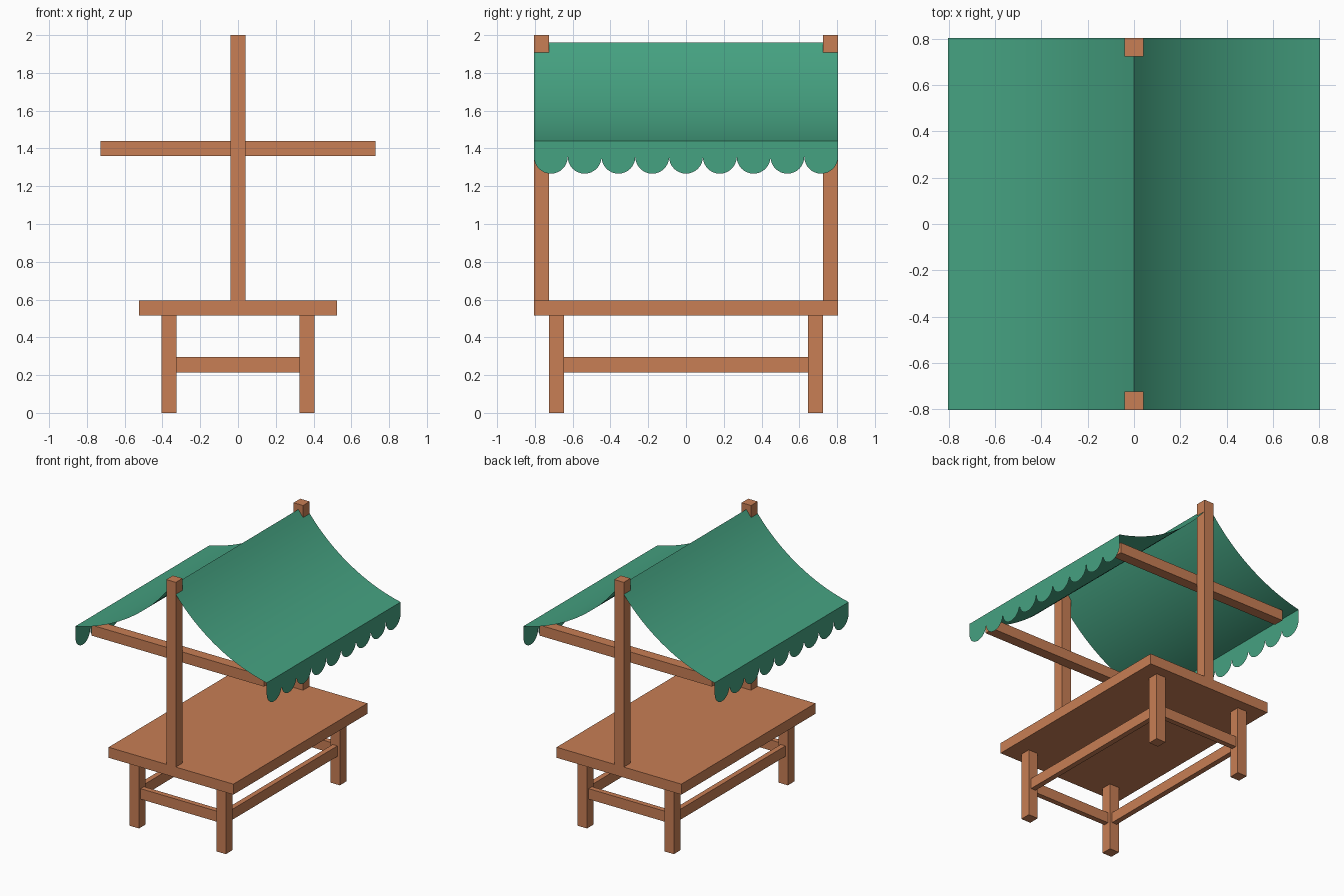
import bpy, bmesh, math

if "Cube" in bpy.data.objects:
    bpy.data.objects.remove(bpy.data.objects["Cube"])


def material(name, color):
    m = bpy.data.materials.new(name)
    m.diffuse_color = color
    m.use_nodes = True
    m.node_tree.nodes["Principled BSDF"].inputs["Base Color"].default_value = m.diffuse_color
    return m


WOOD = material("wood", (0.58, 0.21, 0.09, 1))
CLOTH = material("green_cloth", (0.06, 0.36, 0.22, 1))


def add_object(name, bm, mat):
    mesh = bpy.data.meshes.new(name)
    bm.to_mesh(mesh)
    bm.free()
    mesh.materials.append(mat)
    ob = bpy.data.objects.new(name, mesh)
    bpy.context.collection.objects.link(ob)
    return ob


def beam(name, x, y, z):
    """Box given by its (min, max) range on each axis."""
    bm = bmesh.new()
    bmesh.ops.create_cube(bm, size=1)
    for v in bm.verts:
        for i, (a, b) in enumerate((x, y, z)):
            v.co[i] = a if v.co[i] < 0 else b
    return add_object(name, bm, WOOD)


def around(c, w):
    return (c - w / 2, c + w / 2)


W = 0.08                 # timber width
HALF = 0.805             # half size of the canopy and table length
LEG_X, LEG_Y = 0.365, 0.685
RIDGE, EAVE = 1.96, 1.44

# Table top
beam("table_top", (-0.525, 0.525), (-HALF, HALF), (0.515, 0.595))

for sy, end in ((-1, "front"), (1, "back")):
    # Posts and roof crossbars
    beam(end + "_post", around(0, W), around(sy * (HALF - W / 2), W), (0.595, 2.0))
    beam(end + "_crossbar", (-0.727, 0.727), around(sy * LEG_Y, W), (1.36, 1.44))
    # Short stretchers
    beam(end + "_stretcher", (-0.325, 0.325), around(sy * LEG_Y, W / 2), (0.215, 0.295))
    # Legs
    for sx, side in ((-1, "left"), (1, "right")):
        beam(f"{end}_{side}_leg", around(sx * LEG_X, W), around(sy * LEG_Y, W), (0, 0.515))

# Long stretchers
for sx, side in ((-1, "left"), (1, "right")):
    beam(side + "_stretcher", around(sx * LEG_X, W / 2), (-0.645, 0.645), (0.215, 0.295))


def strip(name, pairs, flip):
    """Sheet made of quads between successive pairs of points."""
    bm = bmesh.new()
    rows = [[bm.verts.new(p) for p in pair] for pair in pairs]
    for (a, b), (c, d) in zip(rows, rows[1:]):
        bm.faces.new((c, d, b, a) if flip else (a, b, d, c))
    ob = add_object(name, bm, CLOTH)
    ob.data.update()
    return ob


# Sagging canopy: a circular arc from ridge to eave
slope = math.atan2(RIDGE - EAVE, HALF)
half_sweep = math.radians(21)
radius = math.hypot(HALF, RIDGE - EAVE) / 2 / math.sin(half_sweep)
STEPS = 20
arc = []
for i in range(STEPS + 1):
    t0, t = slope + half_sweep, slope + half_sweep * (1 - 2 * i / STEPS)
    arc.append((radius * (math.sin(t0) - math.sin(t)),
                RIDGE - radius * (math.cos(t) - math.cos(t0))))

# Scalloped lower edge of the valance
COUNT, SEG, CENTRE_Z = 9, 16, 1.356
r = HALF / COUNT
edge = [(-HALF, CENTRE_Z)]
for k in range(COUNT):
    yc = -HALF + r * (2 * k + 1)
    for j in range(1, SEG + 1):
        a = math.pi * j / SEG
        edge.append((yc - r * math.cos(a), CENTRE_Z - r * math.sin(a)))

for sx, side in ((-1, "left"), (1, "right")):
    canopy = strip(side + "_canopy",
                   [((sx * x, -HALF, z), (sx * x, HALF, z)) for x, z in arc], sx > 0)
    canopy.data.polygons.foreach_set("use_smooth", [True] * len(canopy.data.polygons))
    strip(side + "_valance",
          [((sx * HALF, y, EAVE), (sx * HALF, y, z)) for y, z in edge], sx < 0)
